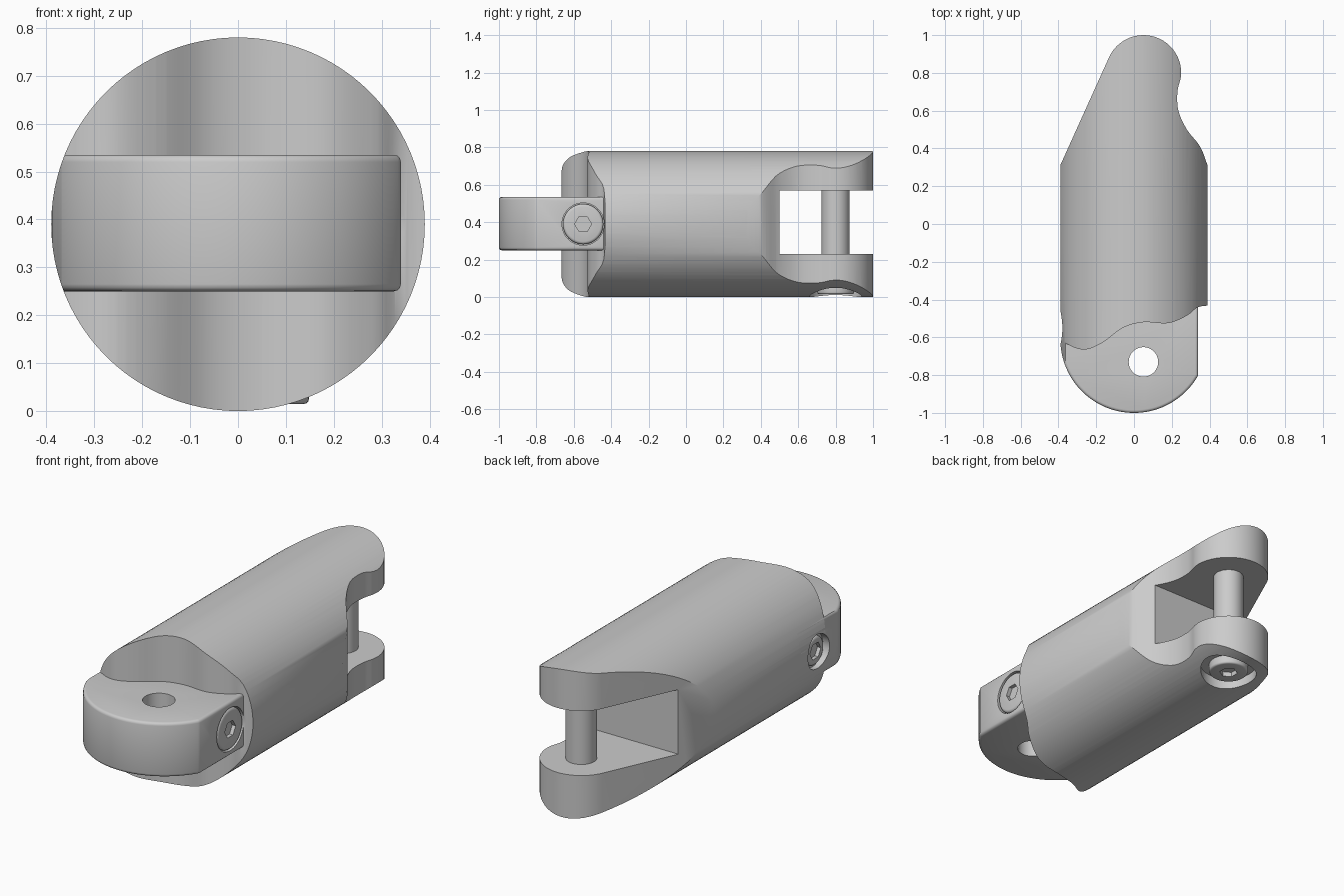
import bpy, bmesh
from math import sin, cos, pi, radians
from mathutils import Vector, Matrix

cube = bpy.data.objects.get("Cube")
if cube:
    bpy.data.objects.remove(cube, do_unlink=True)

R = 0.39             # barrel radius and height of its axis
PIN = (0.05, 0.8)
BOLT_Y = -0.55


def make_object(name, bm):
    bmesh.ops.recalc_face_normals(bm, faces=bm.faces[:])
    mesh = bpy.data.meshes.new(name)
    bm.to_mesh(mesh)
    bm.free()
    obj = bpy.data.objects.new(name, mesh)
    bpy.context.collection.objects.link(obj)
    return obj


def cylinder(name, center, radius, length, axis="Z", sides=48):
    turn = {"X": Matrix.Rotation(pi / 2, 4, "Y"),
            "Y": Matrix.Rotation(pi / 2, 4, "X"), "Z": Matrix()}[axis]
    bm = bmesh.new()
    bmesh.ops.create_cone(bm, cap_ends=True, segments=sides, radius1=radius,
                          radius2=radius, depth=length,
                          matrix=Matrix.Translation(center) @ turn)
    return make_object(name, bm)


def prism(name, outline, z0, z1):
    bm = bmesh.new()
    face = bm.faces.new([bm.verts.new((x, y, z0)) for x, y in outline])
    top = bmesh.ops.extrude_face_region(bm, geom=[face])
    verts = [v for v in top["geom"] if isinstance(v, bmesh.types.BMVert)]
    bmesh.ops.translate(bm, vec=(0, 0, z1 - z0), verts=verts)
    return make_object(name, bm)


def arc(center, radius, start, end, steps=24):
    angles = [radians(start + (end - start) * i / steps) for i in range(steps + 1)]
    return [(center[0] + radius * cos(a), center[1] + radius * sin(a)) for a in angles]


def smooth_path(points, steps=5):
    """Catmull-Rom curve through the points."""
    p = [Vector(q) for q in points]
    p = [2 * p[0] - p[1]] + p + [2 * p[-1] - p[-2]]
    path = []
    for a, b, c, d in zip(p, p[1:], p[2:], p[3:]):
        for i in range(steps):
            t = i / steps
            path.append(tuple(0.5 * (2 * b + (c - a) * t + (2 * a - 5 * b + 4 * c - d) * t**2
                                     + (3 * b - a - 3 * c + d) * t**3)))
    return path + [tuple(points[-1])]


def apply_all(obj):
    bpy.ops.object.select_all(action="DESELECT")
    bpy.context.view_layer.objects.active = obj
    obj.select_set(True)
    for mod in list(obj.modifiers):
        bpy.ops.object.modifier_apply(modifier=mod.name)


def boolean(obj, cutter, operation="DIFFERENCE"):
    mod = obj.modifiers.new("Boolean", "BOOLEAN")
    mod.operation, mod.solver, mod.object = operation, "EXACT", cutter
    cutter.hide_render = True
    apply_all(obj)
    bpy.data.objects.remove(cutter, do_unlink=True)


def bevel(obj, width, segments=3):
    mod = obj.modifiers.new("Bevel", "BEVEL")
    mod.width, mod.segments = width, segments
    mod.limit_method, mod.angle_limit = "ANGLE", radians(50)
    apply_all(obj)


def shade(obj):
    apply_all(obj)
    bpy.ops.object.shade_smooth_by_angle(angle=radians(35))


# Barrel trimmed to its plan outline
front_edge = smooth_path([(-0.42, -0.56), (-0.37, -0.625), (-0.27, -0.665), (-0.17, -0.63),
                          (-0.06, -0.55), (0.05, -0.52), (0.18, -0.525), (0.28, -0.485),
                          (0.34, -0.44), (0.42, -0.43)])
neck = smooth_path([(0.42, 0.25), (0.39, 0.31), (0.35, 0.41), (0.28, 0.5),
                    (0.235, 0.6), (0.23, 0.7), (0.247, 0.77)])
tip = arc(PIN, 0.2, 0, 155)
body = cylinder("body", (0, 0, R), R, 2.2, "Y", 96)
boolean(body, prism("trim", front_edge + neck + tip + [(-0.42, 0.245)], -0.2, 1), "INTERSECT")

# Fork slot, pin bore and counterbore
boolean(body, prism("slot", [(-1, 0.5), (1, 0.5), (1, 1.2), (-1, 1.2)], 0.23, 0.57))
boolean(body, cylinder("counterbore", (*PIN, -0.04), 0.14, 0.2))

# Front tongue with vertical hole and cross-bolt recesses
plan = [(-R, -0.4)] + [p for p in arc((0, -0.61), R, 180, 360, 64) if p[0] < 0.34]
plan += [(0.34, -0.8), (0.34, -0.4)]
tongue = prism("tongue", plan, 0.25, 0.535)
bevel(tongue, 0.015)
boolean(tongue, cylinder("barrel_trim", (0, 0, R), R, 2.2, "Y", 96), "INTERSECT")
boolean(tongue, cylinder("hole", (0.05, -0.73, R), 0.078, 1))
for obj in (tongue, body):
    boolean(obj, cylinder("recess_left", (0.41, BOLT_Y, R), 0.113, 0.2, "X"))
    boolean(obj, cylinder("recess_right", (-0.45, BOLT_Y, R), 0.09, 0.2, "X"))

# Cross-bolt heads with hex sockets
for name, x, radius in (("bolt_head_left", 0.315, 0.108), ("bolt_head_right", -0.345, 0.075)):
    head = cylinder(name, (x, BOLT_Y, R), radius, 0.05, "X")
    bevel(head, 0.015)
    side = 1 if x > 0 else -1
    boolean(head, cylinder("socket", (x + side * 0.03, BOLT_Y, R), 0.045, 0.05, "X", 6))
    shade(head)

# Fork pin and its socket head
pin = cylinder("fork_pin", (*PIN, 0.38), 0.075, 0.56)
pin_head = cylinder("pin_head", (*PIN, 0.0425), 0.098, 0.055)
bevel(pin_head, 0.01)
boolean(pin_head, cylinder("socket", (*PIN, 0.015), 0.045, 0.05, sides=6))

for obj in (body, tongue, pin, pin_head):
    shade(obj)
